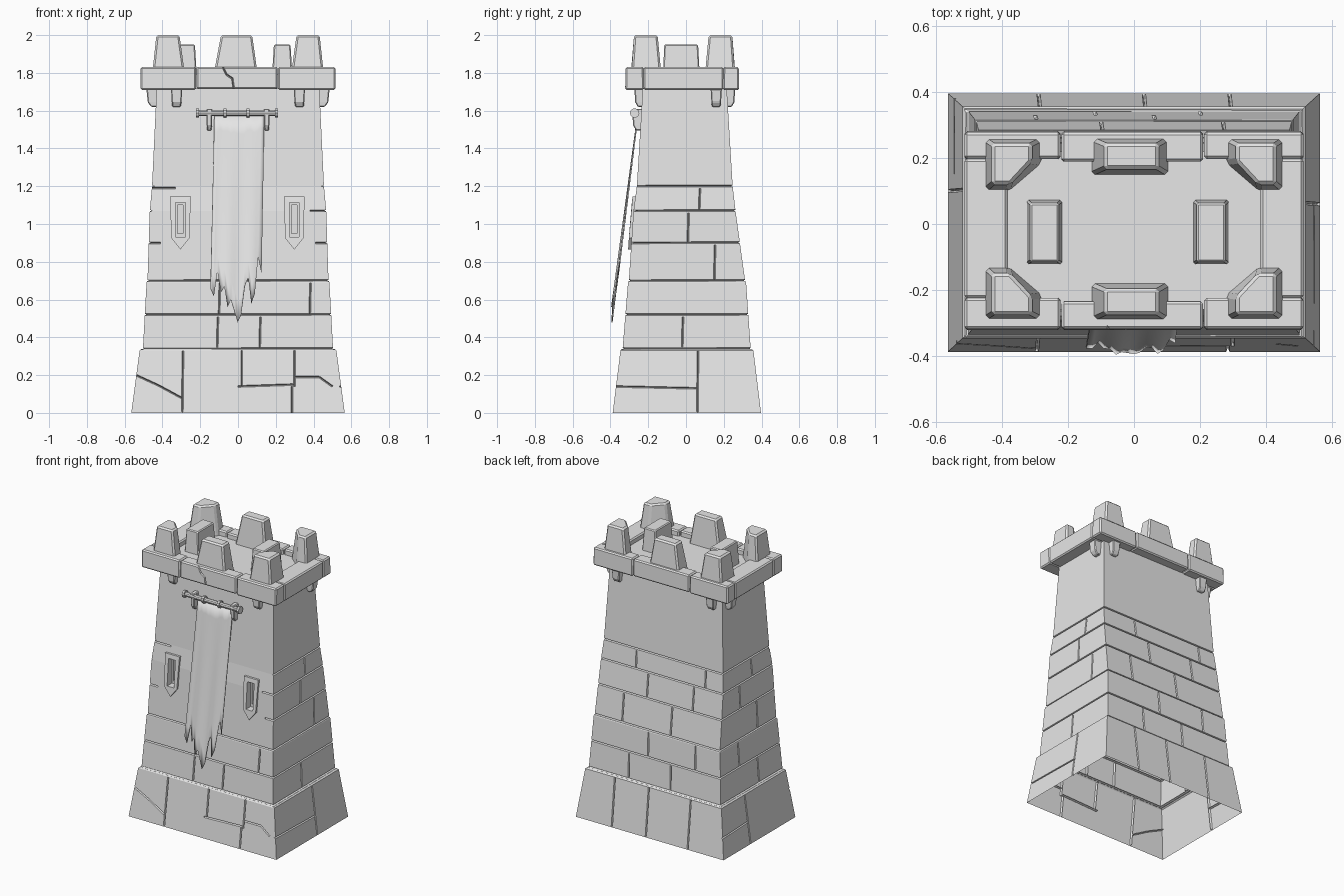
import bpy, bmesh, math
from mathutils import Vector

if "Cube" in bpy.data.objects:
    bpy.data.objects.remove(bpy.data.objects["Cube"])

STONE = bpy.data.materials.new("pale_grey")
STONE.use_nodes = True
GREY = (0.8, 0.8, 0.8, 1)
STONE.diffuse_color = GREY
for node in STONE.node_tree.nodes:
    if node.type == "BSDF_PRINCIPLED":
        node.inputs["Base Color"].default_value = GREY


def finish(name, bm, bevel=0, smooth=False):
    bmesh.ops.recalc_face_normals(bm, faces=bm.faces)
    mesh = bpy.data.meshes.new(name)
    bm.to_mesh(mesh)
    bm.free()
    mesh.materials.append(STONE)
    obj = bpy.data.objects.new(name, mesh)
    bpy.context.scene.collection.objects.link(obj)
    if bevel:
        mod = obj.modifiers.new("worn_edges", "BEVEL")
        mod.width, mod.segments = bevel, 1
    if smooth:
        mesh.shade_smooth()
        mesh.set_sharp_from_angle(angle=math.radians(35))
    return obj


def loft(bm, rings):
    """Skin a stack of equal point rings and cap both ends."""
    loops = [[bm.verts.new(p) for p in ring] for ring in rings]
    n = len(loops[0])
    for a, b in zip(loops, loops[1:]):
        for i in range(n):
            j = (i + 1) % n
            bm.faces.new((a[i], a[j], b[j], b[i]))
    bm.faces.new(loops[0][::-1])
    bm.faces.new(loops[-1])


def rect(x0, x1, y0, y1, z):
    return [(x0, y0, z), (x1, y0, z), (x1, y1, z), (x0, y1, z)]


def block(name, bottom, top, bevel=0.008):
    bm = bmesh.new()
    loft(bm, [rect(*bottom), rect(*top)])
    return finish(name, bm, bevel)


def carve(obj, cutter_bm):
    """Cut the cutter mesh out of an object and bake the result."""
    cutter = finish("joint_cutter", cutter_bm)
    cutter.hide_render = True
    mod = obj.modifiers.new("joints", "BOOLEAN")
    mod.operation, mod.solver, mod.use_self = "DIFFERENCE", "EXACT", True
    mod.object = cutter
    bpy.context.view_layer.update()
    deps = bpy.context.evaluated_depsgraph_get()
    baked = bpy.data.meshes.new_from_object(obj.evaluated_get(deps))
    obj.modifiers.clear()
    obj.data = baked
    bpy.data.objects.remove(cutter)


# Tower outline: height, half width, front y, back y
OUTLINE = [(0, .565, -.388, .397), (.33, .521, -.347, .357), (.345, .503, -.335, .342),
           (.69, .484, -.307, .318), (.705, .479, -.302, .312), (1.07, .467, -.278, .262),
           (1.2, .455, -.26, .247), (1.73, .43, -.228, .215)]


def section(z):
    for a, b in zip(OUTLINE, OUTLINE[1:]):
        if z <= b[0]:
            t = max(0, (z - a[0]) / (b[0] - a[0]))
            return [p + (q - p) * t for p, q in zip(a[1:], b[1:])]
    return OUTLINE[-1][1:]


NORMAL = {"front": (0, -1, 0), "back": (0, 1, 0), "right": (1, 0, 0), "left": (-1, 0, 0)}


def on_wall(wall, u, z):
    hx, y0, y1 = section(z)
    return Vector({"front": (u, y0, z), "back": (u, y1, z),
                   "right": (hx, u, z), "left": (-hx, u, z)}[wall])


def groove(bm, p, q, normal, width=0.005, depth=0.013):
    """Diamond-section bar lying in a surface from p to q."""
    n = Vector(normal)
    s = (q - p).cross(n).normalized() * width
    n = n * depth
    loft(bm, [[c + n, c + s, c - n, c - s] for c in (p, q)])


# Tower body with stone joints
bm = bmesh.new()
loft(bm, [rect(-hx, hx, y0, y1, z) for z, hx, y0, y1 in OUTLINE])
tower = finish("tower_body", bm)

COURSES = [0, .34, .52, .70, .90, 1.07, 1.2]
JOINTS = {"front": [[-.295], [-.11, .115], [-.1, .38]],
          "back": [[-.29, .03, .29], [-.12, .2], [-.3, .06], [-.1, .27], [-.25, .1], [-.33, .2]],
          "right": [[.06], [-.02], [], [.15], [.01], [.07]],
          "left": [[.1], [-.08], [.12], [-.1], [.08], [-.06]]}
CRACKS = {"front": [(.02, .14, .02, .33), (0, .14, .29, .15), (.3, .14, .3, .33), (.285, 0, .285, .14),
                    (-.54, .2, -.42, .145), (-.42, .145, -.3, .08), (.3, .19, .43, .19),
                    (.43, .19, .5, .14), (-.47, 1.19, -.33, 1.19), (.38, 1.07, .48, 1.07),
                    (-.49, .9, -.41, .9), (.41, .9, .49, .9)],
          "right": [(-.38, .14, .06, .13)],
          "left": [(.1, .15, .39, .14)], "back": []}
cut = bmesh.new()
for wall, rows in JOINTS.items():
    normal = NORMAL[wall]
    for z in COURSES[1:4] if wall == "front" else COURSES[1:]:
        hx, y0, y1 = section(z)
        lo, hi = (-hx, hx) if wall in ("front", "back") else (y0, y1)
        groove(cut, on_wall(wall, lo - .02, z), on_wall(wall, hi + .02, z + .002), normal)
    for us, z0, z1 in zip(rows, COURSES, COURSES[1:]):
        for u in us:
            groove(cut, on_wall(wall, u, z0 + .006), on_wall(wall, u + .004, z1 - .012), normal)
    for u0, z0, u1, z1 in CRACKS[wall]:
        groove(cut, on_wall(wall, u0, z0), on_wall(wall, u1, z1), normal)

# Arrow slits: stepped pockets in the front wall
SLITS = (-.305, .298)
for x in SLITS:
    for half, z0, z1, depth in ((.026, .93, 1.115, -.25), (.014, .95, 1.1, -.21)):
        loft(cut, [rect(x - half, x + half, -.4, depth, z) for z in (z0, z1)])
carve(tower, cut)

# Open underside
bm = bmesh.new()
bm.from_mesh(tower.data)
bmesh.ops.delete(bm, geom=[f for f in bm.faces if all(v.co.z < .001 for v in f.verts)],
                 context="FACES")
bm.to_mesh(tower.data)
bm.free()

# Pointed frames around the slits
OUTER = [(-.055, 1.145), (.055, 1.145), (.048, .925), (0, .865), (-.048, .925)]
INNER = [(-.026, 1.115), (.026, 1.115), (.026, .93), (0, .93), (-.026, .93)]
for side, x in zip(("right", "left"), SLITS):
    bm = bmesh.new()
    layers = [[[bm.verts.new(on_wall("front", x + u, z) + Vector((0, dy, 0))) for u, z in ring]
               for ring in (OUTER, INNER)] for dy in (-.015, .01)]
    (fo, fi), (bo, bi) = layers
    for i in range(5):
        j = (i + 1) % 5
        for a, b in ((fo, fi), (fi, bi), (bi, bo), (bo, fo)):
            bm.faces.new((a[i], a[j], b[j], b[i]))
    finish("slit_frame_" + side, bm)

# Parapet: floor slab and rim stones
block("parapet_floor", (-.45, .45, -.26, .22, 1.715), (-.45, .45, -.26, .22, 1.795), 0)
for row, y0, y1, mid in (("front", -.322, -.222, -.01), ("back", .195, .282, .008)):
    for name, x0, x1, d in (("right", -.515, -.223, 0), ("middle", -.22, .21, mid),
                            ("left", .213, .515, 0)):
        inner0 = y0 if row == "front" else y0 - d
        inner1 = y1 + d if row == "front" else y1
        stone = block(f"parapet_{row}_{name}", (x0, x1, inner0, inner1, 1.71 + abs(d) / 2),
                      (x0, x1, inner0 + .003, inner1 - .003, 1.832))
        if row == "front" and name == "middle":
            bm = bmesh.new()
            path = [Vector((x, -.32, z)) for x, z in ((-.09, 1.85), (-.06, 1.79), (-.03, 1.77), (-.02, 1.7))]
            for p, q in zip(path, path[1:]):
                groove(bm, p, q, NORMAL["front"])
            carve(stone, bm)
for side, s in (("right", -1), ("left", 1)):
    x0, x1 = sorted((s * .383, s * .515))
    block("parapet_side_" + side, (x0, x1, -.225, .198, 1.71), (x0, x1, -.225, .198, 1.83))

# Corner merlons with a chamfered inner corner
FOOT = [(.455, .275), (.455, .115), (.38, .115), (.28, .2), (.28, .275)]
HEAD = [(.432, .26), (.432, .135), (.375, .135), (.31, .205), (.31, .26)]
for sx in (-1, 1):
    for sy in (-1, 1):
        bm = bmesh.new()
        loft(bm, [[(sx * x, sy * y - .015, z) for x, y in ring]
                  for ring, z in ((FOOT, 1.785), (HEAD, 2.0))])
        finish(f"corner_merlon_{'back' if sy > 0 else 'front'}_{'left' if sx > 0 else 'right'}",
               bm, .01)

# Middle merlons and low inner blocks
for name, y in (("front", -.235), ("back", .207)):
    block("middle_merlon_" + name, (-.13, .105, y - .058, y + .055, 1.785),
          (-.09, .075, y - .04, y + .038, 2.0), .01)
for name, x in (("right", -.272), ("left", .234)):
    block("inner_block_" + name, (x - .054, x + .054, -.122, .073, 1.785),
          (x - .044, x + .044, -.115, .064, 1.95), .006)


# Corbels under the parapet and brackets for the banner
def corbel(name, wall, u, top, height, half=.03, reach=.055):
    bm = bmesh.new()
    n = Vector(NORMAL[wall])
    side = n.cross(Vector((0, 0, 1)))
    rings = []
    for z, w, out in ((top - height, .75, .45), (top - height * .75, .85, .8), (top, 1, 1)):
        c = on_wall(wall, u, z)
        rings.append([c + side * half * w * a + n * (reach * out if b else -.02)
                      for a, b in ((-1, 0), (1, 0), (1, 1), (-1, 1))])
    loft(bm, rings)
    finish(name, bm, .005)


for side, s in (("right", -1), ("left", 1)):
    corbel("front_corbel_" + side, "front", s * .325, 1.72, .1, reach=.045)
    corbel("back_corbel_" + side, "back", s * .36, 1.72, .1, reach=.045)
    corbel("side_corbel_" + side, side if side == "right" else "left", .16, 1.72, .1)
    corbel("banner_bracket_" + side, "front", s * .152, 1.61, .115, .016, .05)


# Banner rod and its rings
def rod(name, x0, x1, radius):
    bm = bmesh.new()
    loft(bm, [[(x, -.272 + radius * math.cos(a * math.tau / 10), 1.587 + radius * math.sin(a * math.tau / 10))
               for a in range(10)] for x in (x0, x1)])
    finish(name, bm, smooth=True)


rod("banner_rod", -.222, .21, .016)
for i, x in enumerate((-.215, -.068, .052, .203)):
    rod(f"rod_ring_{i}", x - .008, x + .008, .025)

# Hanging banner with a ragged hem
HEM = [.66, .62, .75, .64, .67, .56, .6, .54, .48, .52, .67, .72, .58, .63, .83, .74]
ROWS = 10
bm = bmesh.new()
grid = []
for r in range(ROWS + 1):
    t = r / ROWS
    line = []
    for i, hem in enumerate(HEM):
        f = i / (len(HEM) - 1)
        z = 1.585 + (hem - 1.585) * t
        x = -.125 - .02 * t + .265 * f + .005 * t * f
        y = -.262 - .13 * (1.55 - z) + .006 * math.sin(f * 14) * t
        line.append(bm.verts.new((x, y, z)))
    grid.append(line)
for a, b in zip(grid, grid[1:]):
    for i in range(len(HEM) - 1):
        bm.faces.new((a[i], b[i], b[i + 1], a[i + 1]))
banner = finish("banner", bm, smooth=True)
thick = banner.modifiers.new("cloth_thickness", "SOLIDIFY")
thick.thickness = .007
